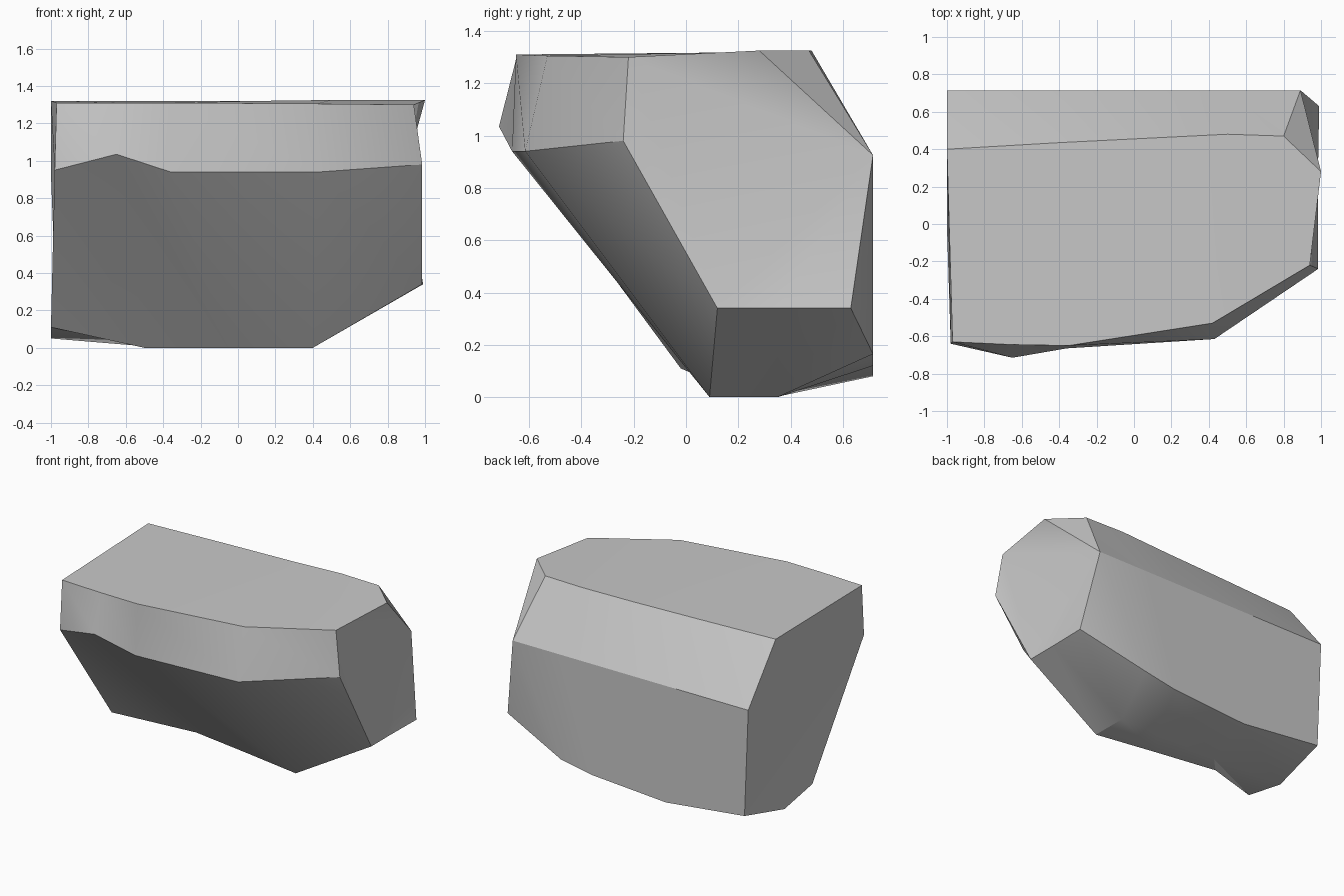
import bpy
import bmesh
from math import radians

cube = bpy.data.objects.get("Cube")
if cube:
    bpy.data.objects.remove(cube, do_unlink=True)

# One stone colour
stone = bpy.data.materials.new("stone_grey")
stone.use_nodes = True
stone_colour = (0.58, 0.58, 0.58, 1)
stone.diffuse_color = stone_colour
shader = stone.node_tree.nodes["Principled BSDF"]
shader.inputs["Base Color"].default_value = stone_colour
shader.inputs["Roughness"].default_value = 0.9

# Ridge lines of the boulder, each running from -x to +x
top_front = [(-.97, -.63, 1.31), (-.65, -.645, 1.31), (-.35, -.65, 1.31),
             (.42, -.53, 1.305), (.94, -.22, 1.3)]
front_belt = [(-.98, -.64, .95), (-.65, -.715, 1.035), (-.36, -.665, .94),
              (.43, -.615, .94), (.985, -.24, .98)]
keel_front = [(-1, -.02, .11), (-.5, .235, 0), (-.05, .165, 0),
              (.4, .09, 0), (.985, .12, .34)]
keel_back = [(-1, .3, .05), (-.4, .34, 0), (.1, .35, 0),
             (.4, .35, 0), (.985, .35, .34)]
back_low = [(-.97, .715, .15), (-.34, .715, .08), (.25, .715, .12),
            (.5, .715, .165), (.99, .63, .34)]
back_belt = [(x, .715, .925) for x in (-1, -.35, .25, .5, .89)]
top_back = [(-1, .4, 1.32), (-.4, .435, 1.32), (.1, .46, 1.32),
            (.5, .48, 1.325), (.8, .47, 1.325)]
ridges = [top_front, front_belt, keel_front, keel_back,
          back_low, back_belt, top_back]

bm = bmesh.new()
rails = [[bm.verts.new(point) for point in ridge] for ridge in ridges]
corner = bm.verts.new((1, .28, 1.325))

# Skin between neighbouring ridges
for rail, following in zip(rails, rails[1:] + rails[:1]):
    for i in range(len(rail) - 1):
        a, b = rail[i], rail[i + 1]
        c, d = following[i + 1], following[i]
        bm.faces.new((a, b, c))
        bm.faces.new((a, c, d))

# Flat ends, and the chipped corner at the top back
bm.faces.new([rail[0] for rail in rails])
ends = [rail[-1] for rail in rails]
bm.faces.new(ends[:-1] + [corner])
bm.faces.new((ends[-2], ends[-1], corner))
bm.faces.new((ends[-1], ends[0], corner))

bmesh.ops.triangulate(bm, faces=[f for f in bm.faces if len(f.verts) > 4])
bmesh.ops.recalc_face_normals(bm, faces=bm.faces)
mesh = bpy.data.meshes.new("boulder")
bm.to_mesh(mesh)
bm.free()
mesh.materials.append(stone)

boulder = bpy.data.objects.new("boulder", mesh)
bpy.context.collection.objects.link(boulder)

# Soft facets with crisp ridges
bpy.ops.object.select_all(action="DESELECT")
boulder.select_set(True)
bpy.context.view_layer.objects.active = boulder
bpy.ops.object.shade_smooth_by_angle(angle=radians(30))
